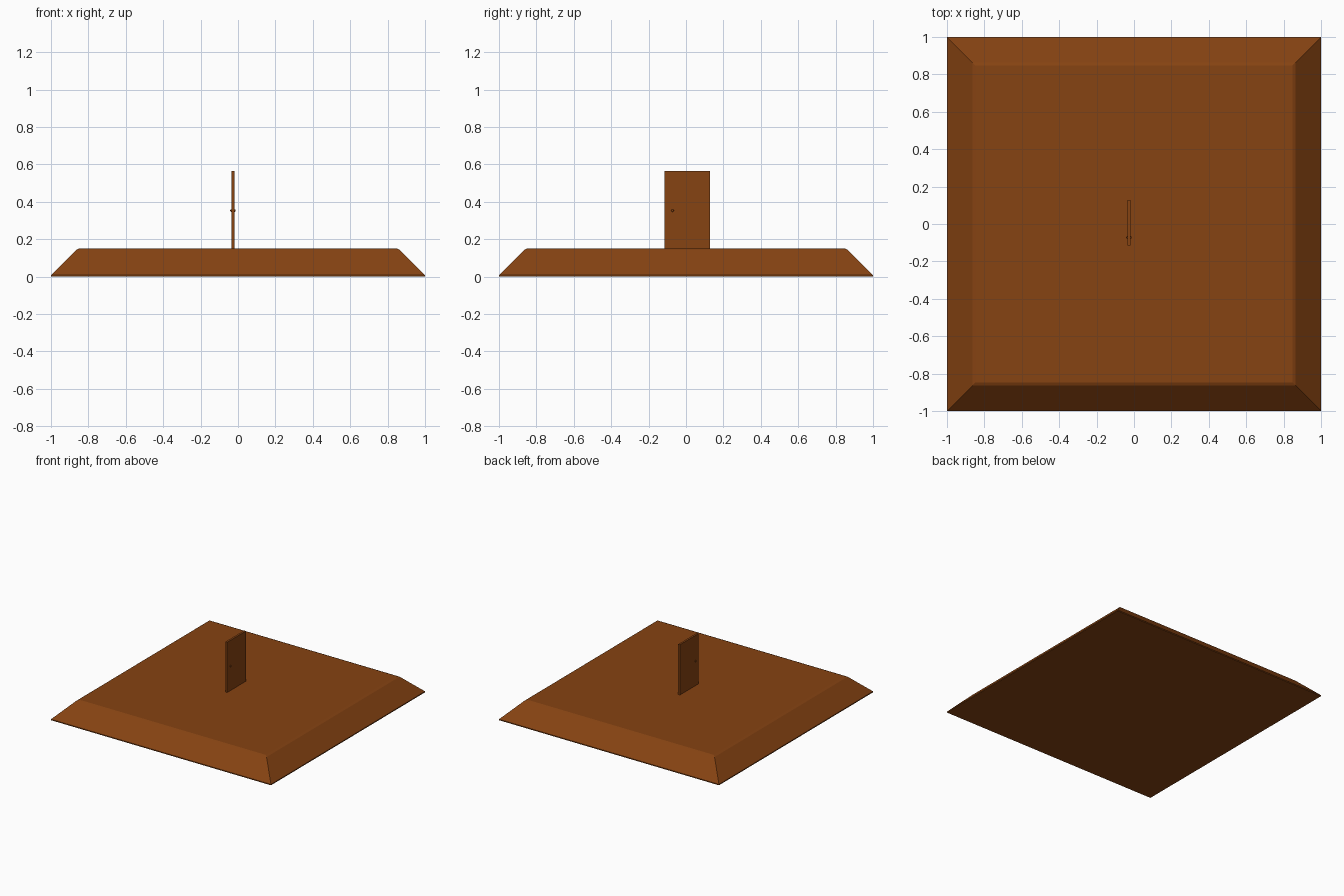
import bpy
import bmesh

if "Cube" in bpy.data.objects:
    bpy.data.objects.remove(bpy.data.objects["Cube"])

wood = bpy.data.materials.new("brown_wood")
wood.diffuse_color = (0.24, 0.056, 0.006, 1)
wood.use_nodes = True
wood.node_tree.nodes["Principled BSDF"].inputs["Base Color"].default_value = wood.diffuse_color


def finish(name, bm):
    bmesh.ops.recalc_face_normals(bm, faces=bm.faces[:])
    mesh = bpy.data.meshes.new(name)
    bm.to_mesh(mesh)
    bm.free()
    mesh.materials.append(wood)
    ob = bpy.data.objects.new(name, mesh)
    bpy.context.collection.objects.link(ob)
    return ob


# Plinth: stacked square rings (half width, height) with a thin lip,
# sloping sides and a small chamfer round the top
bm = bmesh.new()
rings = []
for half, z in [(1.0, 0.0), (1.0, 0.008), (0.864, 0.144), (0.848, 0.151)]:
    rings.append([bm.verts.new((sx * half, sy * half, z))
                  for sx, sy in ((-1, -1), (1, -1), (1, 1), (-1, 1))])
for low, high in zip(rings, rings[1:]):
    for i in range(4):
        j = (i + 1) % 4
        bm.faces.new((low[i], low[j], high[j], high[i]))
bm.faces.new(rings[0][::-1])
bm.faces.new(rings[-1])
finish("plinth", bm)

# Door: thin upright slab standing on the plinth
x0, x1, y0, y1, z0, z1 = -0.035, -0.019, -0.115, 0.128, 0.148, 0.564
bm = bmesh.new()
bmesh.ops.create_cube(bm, size=1)
for v in bm.verts:
    v.co.x = x1 if v.co.x > 0 else x0
    v.co.y = y1 if v.co.y > 0 else y0
    v.co.z = z1 if v.co.z > 0 else z0
finish("door", bm)

# Small round knob on each side of the door
for name, x in (("left_knob", x0), ("right_knob", x1)):
    bm = bmesh.new()
    bmesh.ops.create_uvsphere(bm, u_segments=12, v_segments=8, radius=0.007)
    bmesh.ops.translate(bm, verts=bm.verts[:], vec=(x, -0.072, 0.353))
    for f in bm.faces:
        f.smooth = True
    finish(name, bm)
